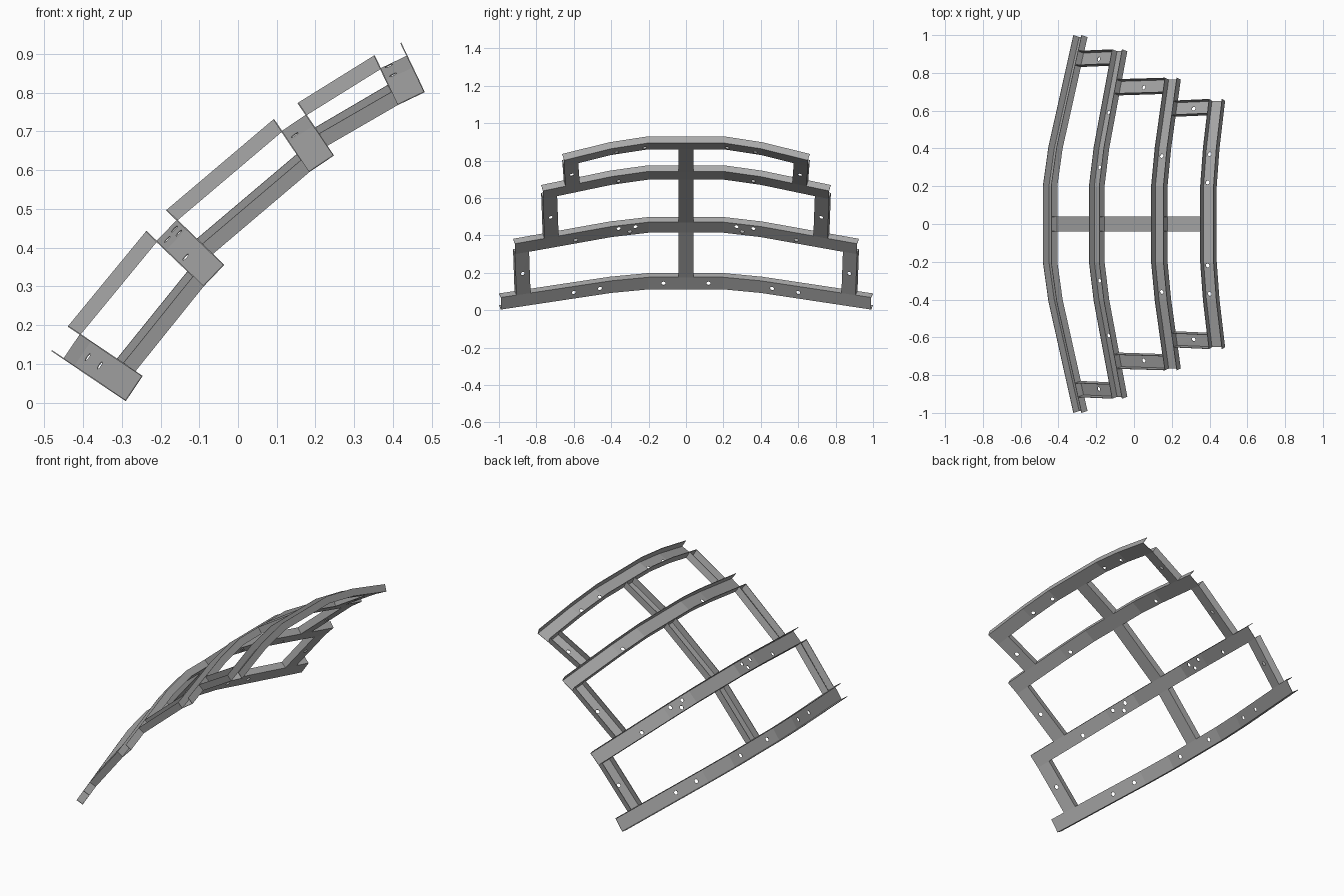
import bpy, bmesh
from mathutils import Vector, Matrix

cube = bpy.data.objects.get("Cube")
if cube:
    bpy.data.objects.remove(cube, do_unlink=True)

# One painted metal colour
metal = bpy.data.materials.new("grey metal")
metal.use_nodes = True
GREY = (0.4, 0.4, 0.4, 1)
metal.diffuse_color = GREY
metal.node_tree.nodes["Principled BSDF"].inputs["Base Color"].default_value = GREY

WIDTH, LIP, SHEET, HOLE = 0.076, 0.038, 0.003, 0.011
Y = Vector((0, 1, 0))


def make_object(name, bm):
    mesh = bpy.data.meshes.new(name)
    bm.to_mesh(mesh)
    bm.free()
    obj = bpy.data.objects.new(name, mesh)
    bpy.context.collection.objects.link(obj)
    return obj


def drill(obj, holes):
    """Cut round bolt holes, each given as a centre and an axis."""
    bm = bmesh.new()
    for centre, axis in holes:
        turn = axis.to_track_quat('Z', 'Y').to_matrix().to_4x4()
        bmesh.ops.create_cone(bm, cap_ends=True, segments=12, radius1=HOLE, radius2=HOLE,
                              depth=0.025, matrix=Matrix.Translation(centre) @ turn)
    cutter = make_object(obj.name + "_cutter", bm)
    cutter.hide_render = True
    mod = obj.modifiers.new("holes", 'BOOLEAN')
    mod.operation = 'DIFFERENCE'
    mod.solver = 'EXACT'
    mod.object = cutter
    bpy.context.view_layer.objects.active = obj
    for m in [m.name for m in obj.modifiers]:
        bpy.ops.object.modifier_apply(modifier=m)
    bpy.data.objects.remove(cutter, do_unlink=True)


def channel(name, sections, holes=()):
    """Thin U channel lofted through sections of (centre, across, outward)."""
    bm = bmesh.new()
    rows = []
    for centre, across, outward in sections:
        side, lip = across * WIDTH / 2, outward * LIP
        rows.append([bm.verts.new(p) for p in (centre - side + lip, centre - side,
                                               centre + side, centre + side + lip)])
    for a, b in zip(rows, rows[1:]):
        for i in range(3):
            bm.faces.new((a[i], a[i + 1], b[i + 1], b[i]))
    bmesh.ops.recalc_face_normals(bm, faces=bm.faces)
    obj = make_object(name, bm)
    obj.data.materials.append(metal)
    solid = obj.modifiers.new("sheet", 'SOLIDIFY')
    solid.thickness = SHEET
    solid.offset = 0
    if holes:
        drill(obj, holes)
    return obj


class Rail:
    """A cross rail bowed in its own tilted plane."""
    FLAT, KNEE, SLOPE = 0.2, 0.4, 0.17

    def __init__(self, x, z, bow, end, depth):
        self.bow = Vector((bow[0], 0, bow[1])).normalized()
        self.up = Vector((-self.bow.z, 0, self.bow.x))
        self.low = Vector((x, 0, z))
        self.end = end
        self.knee_depth = self.SLOPE * (self.KNEE - self.FLAT)
        self.steep = (depth - self.knee_depth) / (end - self.KNEE)

    def slope(self, y):
        y = abs(y)
        return 0 if y < self.FLAT else self.SLOPE if y < self.KNEE else self.steep

    def point(self, y, edge=0.5):
        a = abs(y)
        if a <= self.KNEE:
            drop = self.SLOPE * max(0, a - self.FLAT)
        else:
            drop = self.knee_depth + self.steep * (a - self.KNEE)
        return self.low + self.up * WIDTH * edge + self.bow * drop + Y * y

    def frame(self, y):
        """Tangent and outward direction, averaged across a bend."""
        s = (self.slope(abs(y) - 0.01) + self.slope(abs(y) + 0.01)) / 2
        s = s if y > 0 else -s
        return (Y + self.bow * s).normalized(), (Y * s - self.bow).normalized()

    def section(self, y):
        return self.point(y), self.up, self.frame(y)[1]

    def joint(self, y, edge):
        tangent, outward = self.frame(y)
        return self.point(y, edge), tangent, outward


# Rails from lowest to highest: lower edge, bow direction, end, bow depth
rails = [Rail(-0.45, 0.113, (0.83, -0.56), 0.99, 0.193),
         Rail(-0.21, 0.416, (0.72, -0.69), 0.915, 0.167),
         Rail(0.113, 0.70, (0.56, -0.83), 0.765, 0.126),
         Rail(0.368, 0.862, (0.43, -0.90), 0.652, 0.103)]
rail_names = ["bottom_rail", "lower_rail", "upper_rail", "top_rail"]
rail_holes = [[(0.12, 0.5), (0.46, 0.5), (0.6, 0.5)],
              [(0.27, 0.72), (0.36, 0.72), (0.3, 0.3), (0.59, 0.3)],
              [(0.36, 0.3)],
              [(0.22, 0.3), (0.37, 0.3)]]

for rail, name, spots in zip(rails, rail_names, rail_holes):
    stations = [-rail.end, -rail.KNEE, -rail.FLAT, rail.FLAT, rail.KNEE, rail.end]
    holes = [(rail.point(s * y, e), rail.frame(s * y)[1]) for y, e in spots for s in (-1, 1)]
    channel(name, [rail.section(y) for y in stations], holes)

# Struts joining each rail to the next: one in the middle, one near each end
bays = ["lower", "middle", "upper"]
for bay, low, high in zip(bays, rails, rails[1:]):
    channel(bay + "_centre_strut", [low.joint(0, 1), high.joint(0, 0)])
    for side, s in (("left", 1), ("right", -1)):
        y = s * (high.end - WIDTH / 2)
        start, finish = low.joint(y - s * 0.008, 1), high.joint(y, 0)
        middle = (start[0] + finish[0]) / 2
        channel(f"{bay}_{side}_end_strut", [start, finish], [(middle, finish[2])])
